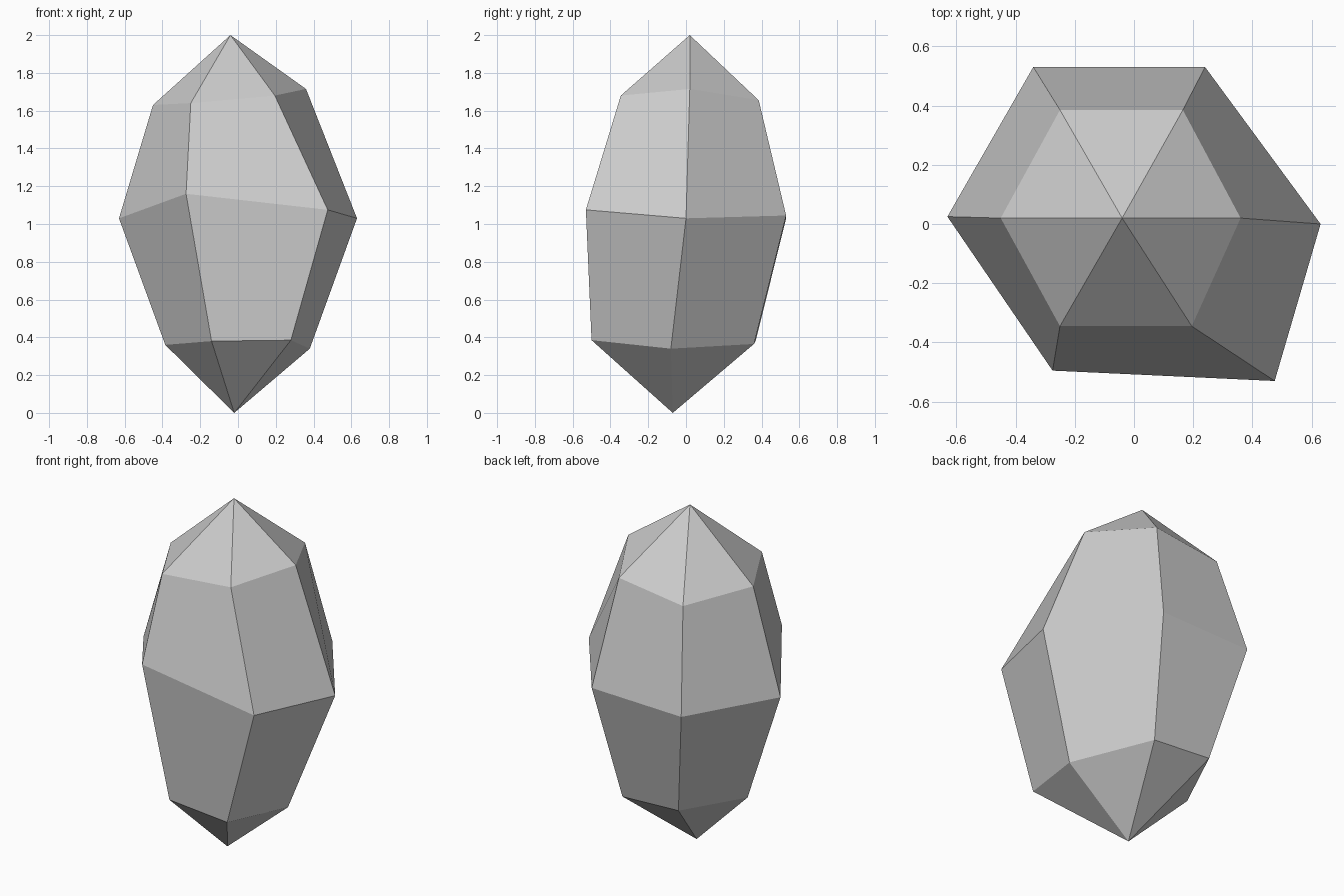
import bpy
import bmesh

if "Cube" in bpy.data.objects:
    bpy.data.objects.remove(bpy.data.objects["Cube"])

# Irregular six-sided cross-sections, counter-clockwise from the right corner
rings = [
    # lower girdle
    [(.38, -.08, .34), (.16, .36, .365), (-.21, .37, .385),
     (-.385, -.02, .36), (-.14, -.435, .38), (.28, -.50, .385)],
    # widest girdle
    [(.63, 0, 1.03), (.24, .53, 1.045), (-.34, .53, 1.03),
     (-.63, .025, 1.03), (-.275, -.495, 1.16), (.475, -.53, 1.075)],
    # upper girdle
    [(.36, .02, 1.715), (.165, .385, 1.655), (-.25, .385, 1.6),
     (-.45, .02, 1.63), (-.25, -.345, 1.64), (.195, -.345, 1.68)],
]

bm = bmesh.new()
loops = [[bm.verts.new(p) for p in ring] for ring in rings]
bottom = bm.verts.new((-.02, -.07, 0))
top = bm.verts.new((-.04, .02, 2))

# Pointed caps and side facets
for i in range(6):
    j = (i + 1) % 6
    bm.faces.new((bottom, loops[0][j], loops[0][i]))
    bm.faces.new((loops[-1][i], loops[-1][j], top))
    for low, high in zip(loops, loops[1:]):
        bm.faces.new((low[i], low[j], high[j], high[i]))
bmesh.ops.recalc_face_normals(bm, faces=bm.faces)

# Crystal
mesh = bpy.data.meshes.new("crystal")
bm.to_mesh(mesh)
bm.free()
crystal = bpy.data.objects.new("crystal", mesh)
bpy.context.collection.objects.link(crystal)
